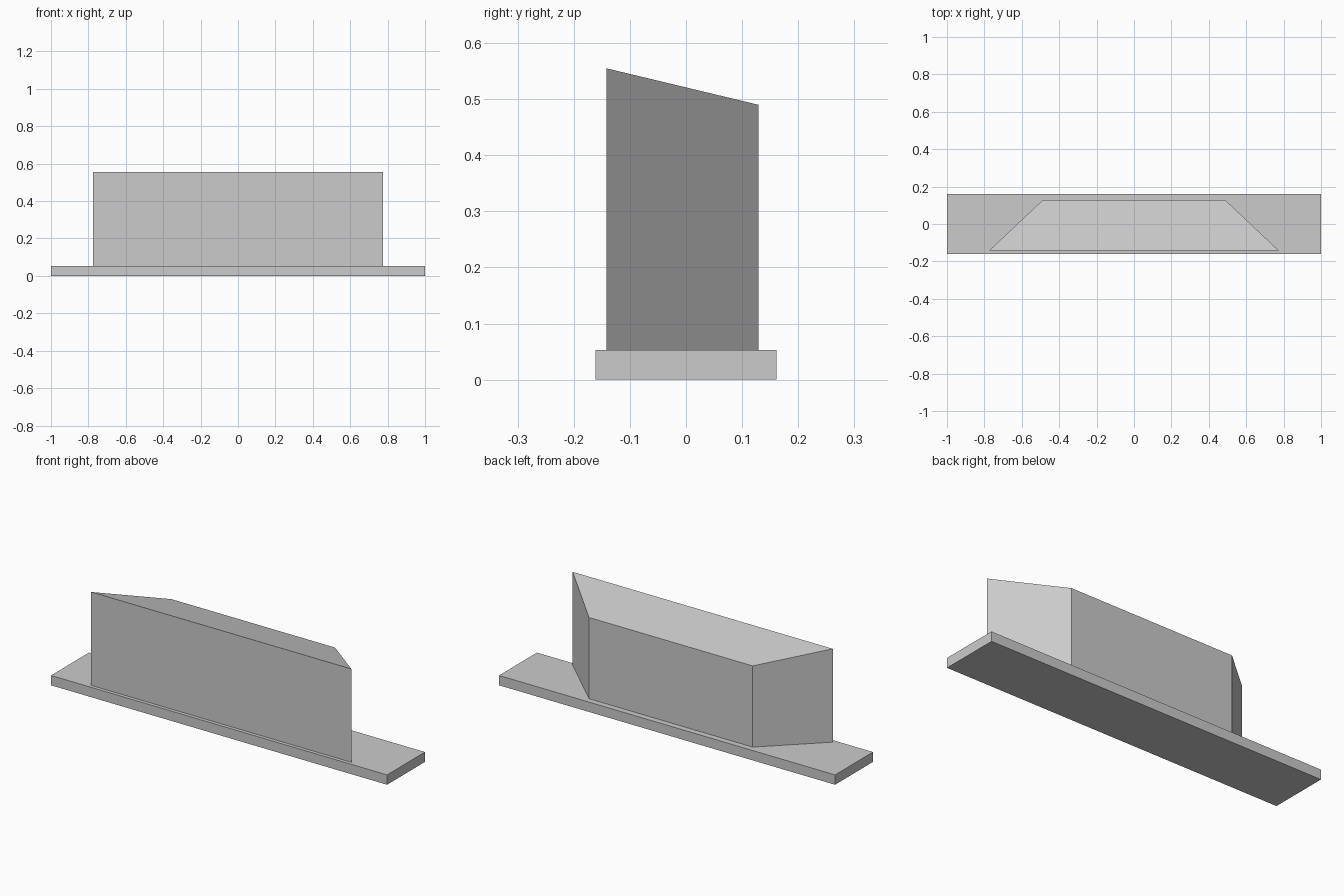
import bpy
import bmesh

cube = bpy.data.objects.get("Cube")
if cube:
    bpy.data.objects.remove(cube, do_unlink=True)

# One plain grey for both parts
GREY = (0.6, 0.6, 0.6, 1.0)
grey = bpy.data.materials.new("light grey")
grey.use_nodes = True
grey.diffuse_color = GREY
grey.node_tree.nodes["Principled BSDF"].inputs["Base Color"].default_value = GREY


def add_block(name, outline, bottom, top_at):
    """Prism over a plan outline; top_at(y) gives the height of its top."""
    bm = bmesh.new()
    low = [bm.verts.new((x, y, bottom)) for x, y in outline]
    high = [bm.verts.new((x, y, top_at(y))) for x, y in outline]
    bm.faces.new(low[::-1])
    bm.faces.new(high)
    for i in range(len(outline)):
        j = (i + 1) % len(outline)
        bm.faces.new((low[i], low[j], high[j], high[i]))
    bmesh.ops.recalc_face_normals(bm, faces=bm.faces[:])
    mesh = bpy.data.meshes.new(name)
    bm.to_mesh(mesh)
    bm.free()
    mesh.materials.append(grey)
    obj = bpy.data.objects.new(name, mesh)
    bpy.context.collection.objects.link(obj)
    return obj


def trapezoid(front_half, back_half, front_y, back_y):
    return [(-front_half, front_y), (front_half, front_y),
            (back_half, back_y), (-back_half, back_y)]


# Flat base slab
BASE_TOP = 0.053
add_block("base_slab", trapezoid(1, 1, -0.161, 0.161), 0, lambda y: BASE_TOP)

# Upright block, narrower at the back, with a top sloping down to the back
FRONT_Y, BACK_Y = -0.142, 0.129
FRONT_TOP, BACK_TOP = 0.555, 0.49


def sloped_top(y):
    t = (y - FRONT_Y) / (BACK_Y - FRONT_Y)
    return FRONT_TOP + t * (BACK_TOP - FRONT_TOP)


add_block("upright_block", trapezoid(0.774, 0.487, FRONT_Y, BACK_Y),
          BASE_TOP, sloped_top)
